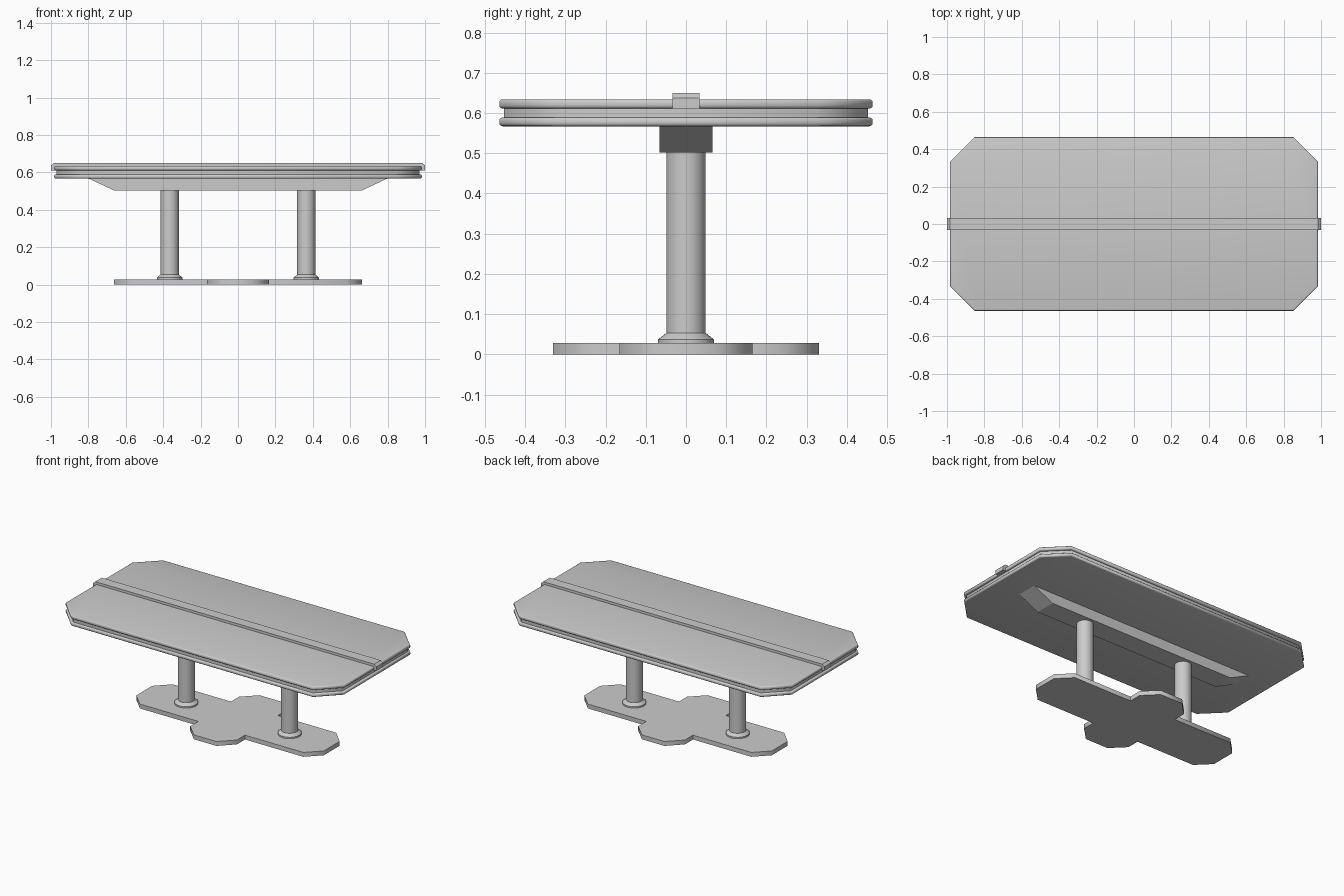
import bpy, bmesh, math

if "Cube" in bpy.data.objects:
    bpy.data.objects.remove(bpy.data.objects["Cube"])


def finish(name, bm, angle):
    bmesh.ops.recalc_face_normals(bm, faces=bm.faces)
    me = bpy.data.meshes.new(name)
    bm.to_mesh(me)
    bm.free()
    ob = bpy.data.objects.new(name, me)
    bpy.context.collection.objects.link(ob)
    bpy.ops.object.select_all(action='DESELECT')
    ob.select_set(True)
    bpy.context.view_layer.objects.active = ob
    bpy.ops.object.shade_smooth_by_angle(angle=math.radians(angle))
    return ob


def prism(name, pts, lo, hi, along='Z', rim=0.0, angle=50):
    """Extrude an outline (xy along Z, or xz along Y); rim rounds both end loops."""
    bm = bmesh.new()
    place = (lambda p, d: (p[0], p[1], d)) if along == 'Z' else (lambda p, d: (p[0], d, p[1]))
    rings = [[bm.verts.new(place(p, d)) for p in pts] for d in (lo, hi)]
    caps = [bm.faces.new(r) for r in rings]
    n = len(pts)
    for i in range(n):
        j = (i + 1) % n
        bm.faces.new((rings[0][i], rings[0][j], rings[1][j], rings[1][i]))
    if rim:
        edges = [e for f in caps for e in f.edges]
        bmesh.ops.bevel(bm, geom=edges, offset=rim, segments=3, profile=0.5, affect='EDGES')
    return finish(name, bm, angle)


def mirror4(quarter):
    """Mirror a first-quadrant run of points into a closed outline."""
    q, r = quarter, quarter[::-1]
    return (q + [(-x, y) for x, y in r] + [(-x, -y) for x, y in q]
            + [(x, -y) for x, y in r])


def slab_outline(x, y, c):
    return mirror4([(x, y - c), (x - c, y)])


def lathe(name, profile, x, sides=32):
    bm = bmesh.new()
    rings = [[bm.verts.new((x + r * math.cos(2 * math.pi * k / sides),
                            r * math.sin(2 * math.pi * k / sides), z))
              for k in range(sides)] for r, z in profile]
    for a, b in zip(rings, rings[1:]):
        for k in range(sides):
            m = (k + 1) % sides
            bm.faces.new((a[k], a[m], b[m], b[k]))
    bm.faces.new(rings[0])
    bm.faces.new(rings[-1])
    return finish(name, bm, 30)


# Table top: two rounded slabs with a recessed core between them
outer = slab_outline(0.983, 0.464, 0.13)
prism("lower_slab", outer, 0.567, 0.589, rim=0.008)
prism("recessed_core", slab_outline(0.970, 0.452, 0.125), 0.585, 0.615)
prism("upper_slab", outer, 0.611, 0.634, rim=0.008)

# Raised strip across the middle, overhanging both ends
prism("centre_strip", [(-1, 0.611), (1, 0.611), (1, 0.637), (0.985, 0.65),
                       (-0.985, 0.65), (-1, 0.637)], -0.033, 0.033, 'Y', angle=30)

# Tapered support beam under the top
prism("support_beam", [(-0.66, 0.502), (0.66, 0.502), (0.80, 0.568), (-0.80, 0.568)],
      -0.066, 0.066, 'Y', angle=20)

# Two round columns with flared feet
for side, x in (("left", -0.365), ("right", 0.365)):
    lathe(side + "_column", [(0.069, 0.027), (0.069, 0.037), (0.049, 0.053), (0.049, 0.504)], x)

# Cross-shaped base plate with clipped corners
prism("base_plate", mirror4([(0.662, 0.08), (0.577, 0.165), (0.165, 0.165),
                             (0.165, 0.246), (0.08, 0.331)]), 0.0, 0.028)
